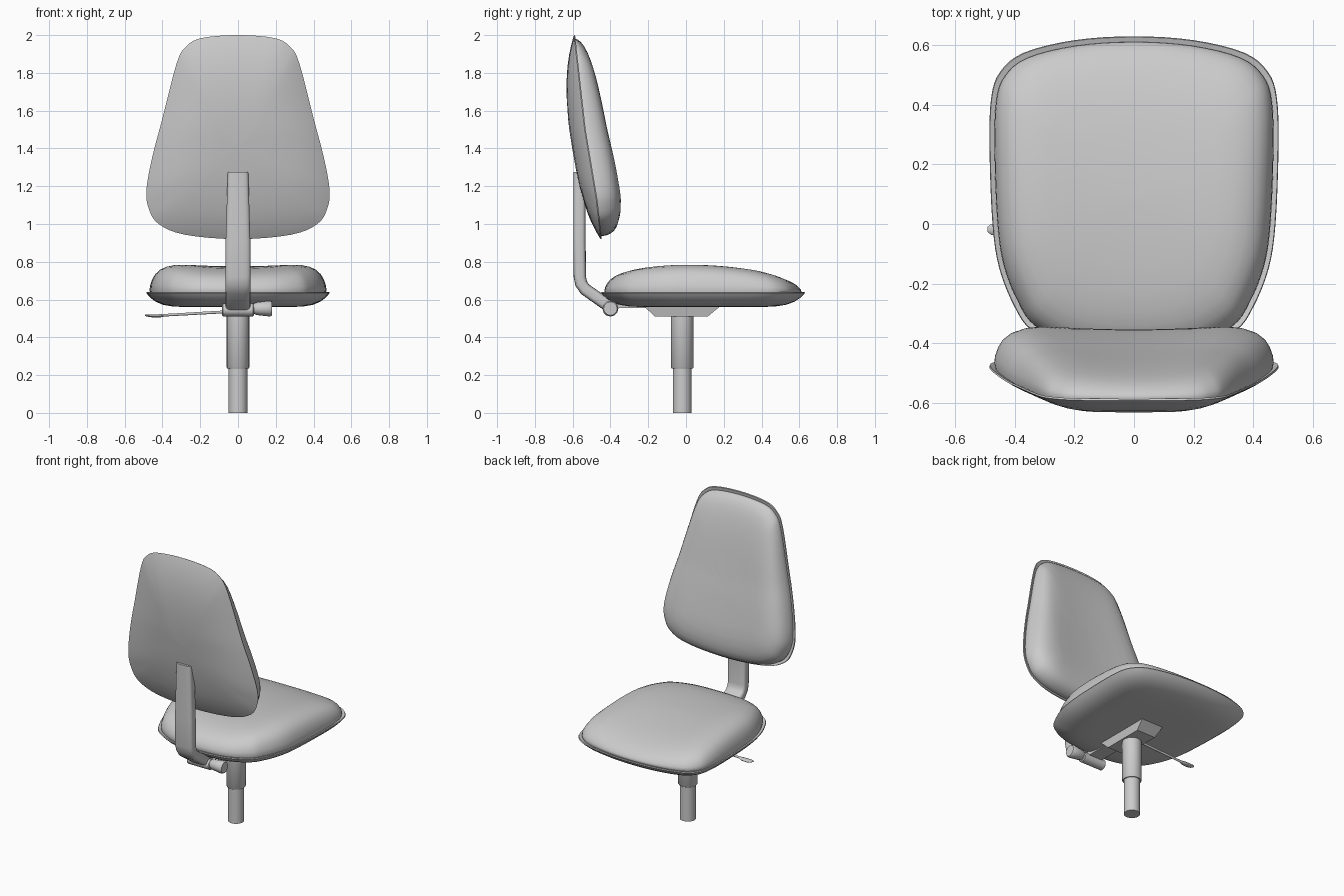
import bpy, bmesh, math
from mathutils import Vector

if "Cube" in bpy.data.objects:
    bpy.data.objects.remove(bpy.data.objects["Cube"])


def finish(name, bm, angle=40):
    bmesh.ops.recalc_face_normals(bm, faces=bm.faces)
    me = bpy.data.meshes.new(name)
    bm.to_mesh(me)
    bm.free()
    ob = bpy.data.objects.new(name, me)
    bpy.context.collection.objects.link(ob)
    bpy.ops.object.select_all(action='DESELECT')
    ob.select_set(True)
    bpy.context.view_layer.objects.active = ob
    bpy.ops.object.shade_smooth_by_angle(angle=math.radians(angle))
    return ob


def loft(bm, rings):
    """Skin closed rings of equal length and cap both ends."""
    vs = [[bm.verts.new(p) for p in r] for r in rings]
    n = len(vs[0])
    for a, b in zip(vs, vs[1:]):
        for i in range(n):
            j = (i + 1) % n
            bm.faces.new((a[i], a[j], b[j], b[i]))
    bm.faces.new(vs[0][::-1])
    bm.faces.new(vs[-1])


def smooth_outline(half, steps=4):
    """Mirror a right-hand half outline and resample it as a closed spline."""
    pts = [Vector(p) for p in half + [(-x, y) for x, y in half[-2:0:-1]]]
    n, out = len(pts), []
    for i in range(n):
        a, b, c, d = (pts[(i + k) % n] for k in (-1, 0, 1, 2))
        for s in range(steps):
            t = s / steps
            out.append(0.5 * (2 * b + (c - a) * t + (2 * a - 5 * b + 4 * c - d) * t * t
                              + (3 * b - a - 3 * c + d) * t ** 3))
    return out


def pad(name, half, centre, shell, cushion, power, place):
    """Shallow shell with a thin lip, and a domed cushion set inside the lip."""
    outline = smooth_outline(half)
    c = Vector(centre)

    def ring(s, depth):
        pts = [c + (p - c) * s for p in outline]
        return [place(p.x, p.y, depth(p.x, p.y)) for p in pts]

    rings = []
    for s in (0.02, 0.25, 0.45, 0.6, 0.72, 0.82, 0.9, 0.95, 0.98, 1.0):
        rings.append(ring(s, lambda u, v: -shell * (1 - s ** power)))
    rings.append(ring(0.995, lambda u, v: 0.006))
    for s, f in ((0.96, 0), (0.965, 0.12), (0.96, 0.28), (0.94, 0.48), (0.91, 0.66), (0.86, 0.81),
                 (0.79, 0.91), (0.7, 0.97), (0.58, 1), (0.42, 1), (0.22, 1), (0.02, 1)):
        rings.append(ring(s, lambda u, v: f * cushion(u, v)))
    bm = bmesh.new()
    loft(bm, rings)
    return finish(name, bm)


def dip(x, amount):
    return amount * max(0, 1 - (x / 0.33) ** 2)


# Seat
pad("seat",
    [(0, 0.63), (0.2, 0.617), (0.37, 0.575), (0.45, 0.51), (0.48, 0.42), (0.485, 0.25), (0.475, 0),
     (0.452, -0.15), (0.4, -0.28), (0.34, -0.36), (0.2, -0.43), (0, -0.45)],
    (0, 0.08), 0.075, lambda x, y: 0.153 - 0.22 * y * y - dip(x, 0.012), 9,
    lambda u, v, d: (u, v, 0.635 + d))


# Backrest, leaning back along a gently curved rim
def rim_y(z):
    stops = [(0.92, -0.452), (1.13, -0.475), (1.5, -0.537), (2.0, -0.593)]
    for (z0, y0), (z1, y1) in zip(stops, stops[1:]):
        if z <= z1 or z1 == 2.0:
            return y0 + (y1 - y0) * (z - z0) / (z1 - z0)


pad("backrest",
    [(0, 2.0), (0.19, 1.985), (0.275, 1.94), (0.325, 1.85), (0.4, 1.56), (0.455, 1.35), (0.485, 1.18),
     (0.472, 1.08), (0.42, 1.0), (0.28, 0.943), (0, 0.92)],
    (0, 1.4), 0.082, lambda x, z: 0.137 - 0.06 * ((z - 1.2) / 0.8) ** 2 - dip(x, 0.018), 3.2,
    lambda u, v, d: (u, rim_y(v) + d, v))

# Back support bar: rounded flat section swept along a bent path
path = [(-0.563, 1.275, 0.055), (-0.564, 1.1, 0.06), (-0.564, 0.9, 0.066), (-0.562, 0.72, 0.066),
        (-0.555, 0.685, 0.066), (-0.535, 0.655, 0.066), (-0.45, 0.595, 0.066), (-0.4, 0.56, 0.066)]
rings = []
for i, (y, z, w) in enumerate(path):
    a, b = path[max(i - 1, 0)], path[min(i + 1, len(path) - 1)]
    t = Vector((0, b[0] - a[0], b[1] - a[1])).normalized()
    side = Vector((0, t.z, -t.y))
    ring = []
    for k in range(20):
        q = math.tau * (k + 0.5) / 20
        cu, sv = (math.copysign(abs(f) ** 0.5, f) for f in (math.cos(q), math.sin(q)))
        ring.append(Vector((w * cu, y, z)) + side * 0.033 * sv)
    rings.append(ring)
bm = bmesh.new()
loft(bm, rings)
finish("back_bar", bm, 50)


def turned(name, profile, origin, axis='Z', sides=24):
    """Round part from (distance along axis, radius) pairs."""
    rings = []
    for h, r in profile:
        circ = [(r * math.cos(math.tau * k / sides), r * math.sin(math.tau * k / sides))
                for k in range(sides)]
        rings.append([Vector(origin) + Vector((a, b, h) if axis == 'Z' else (h, a, b)) for a, b in circ])
    bm = bmesh.new()
    loft(bm, rings)
    return finish(name, bm)


# Gas column, pivot and tilt knob
turned("column_upper", [(0.235, 0.056), (0.24, 0.06), (0.515, 0.06)], (0, -0.02, 0))
turned("column_lower", [(0, 0.05), (0.26, 0.05)], (0, -0.02, 0))
turned("pivot", [(-0.085, 0.028), (-0.08, 0.034), (0.08, 0.034), (0.085, 0.028)], (0, -0.4, 0.545), 'X')
turned("tilt_knob", [(0.08, 0.026), (0.1, 0.034), (0.17, 0.042), (0.18, 0.036)], (0, -0.4, 0.552), 'X', 12)


def slab(name, bottom, top):
    """Tapered block between two (x0, x1, y0, y1, z) rectangles."""
    bm = bmesh.new()
    loft(bm, [[(a, c, z), (b, c, z), (b, d, z), (a, d, z)] for a, b, c, d, z in (bottom, top)])
    return finish(name, bm, 30)


# Mechanism housing and arm under the seat
slab("mechanism", (-0.07, 0.07, -0.165, 0.115, 0.51), (-0.085, 0.085, -0.23, 0.19, 0.572))
slab("pivot_arm", (-0.05, 0.05, -0.4, -0.15, 0.555), (-0.05, 0.05, -0.4, -0.15, 0.585))

# Height lever: thin rod with a flattened paddle
bm = bmesh.new()
rings = []
for x, z, ry, rz in ((-0.03, 0.537, 0.008, 0.008), (-0.39, 0.517, 0.008, 0.007), (-0.41, 0.514, 0.018, 0.009),
                     (-0.45, 0.513, 0.022, 0.008), (-0.48, 0.515, 0.018, 0.006), (-0.492, 0.517, 0.008, 0.003)):
    rings.append([(x, -0.018 + ry * math.cos(math.tau * k / 10), z + rz * math.sin(math.tau * k / 10))
                  for k in range(10)])
loft(bm, rings)
finish("height_lever", bm)
